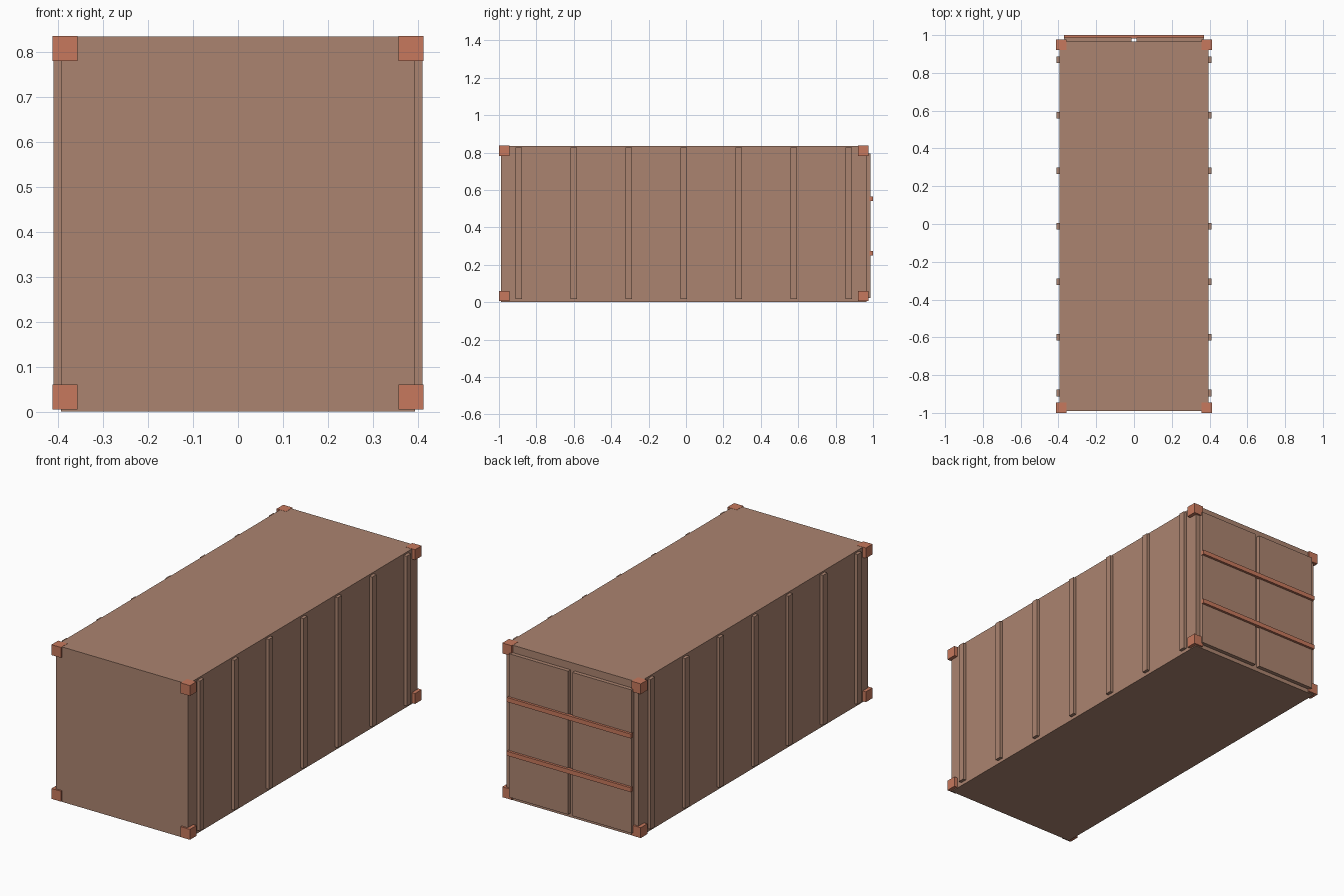
import bpy

if "Cube" in bpy.data.objects:
    bpy.data.objects.remove(bpy.data.objects["Cube"])


def material(name, rgb):
    m = bpy.data.materials.new(name)
    m.diffuse_color = (*rgb, 1)
    m.use_nodes = True
    m.node_tree.nodes["Principled BSDF"].inputs["Base Color"].default_value = m.diffuse_color
    return m


PAINT = material("container_paint", (0.41, 0.23, 0.16))
ACCENT = material("red_steel", (0.57, 0.19, 0.11))


def box(name, lo, hi, mat):
    """Axis-aligned box between two opposite corners."""
    bpy.ops.mesh.primitive_cube_add(size=1)
    ob = bpy.context.object
    ob.name = name
    for v in ob.data.vertices:
        v.co = [a + (c + 0.5) * (b - a) for a, b, c in zip(lo, hi, v.co)]
    ob.data.materials.append(mat)
    return ob


MID_Y = -0.012            # centre of the body along its length
HALF_W, HALF_L, HEIGHT = 0.394, 0.978, 0.836
BACK = MID_Y + HALF_L

# Main shell
box("body", (-HALF_W, MID_Y - HALF_L, 0), (HALF_W, BACK, HEIGHT), PAINT)

for sx, side in ((-1, "left"), (1, "right")):
    # Upright ribs along each side wall
    for i in range(7):
        y = MID_Y + (i - 3) * 0.294
        x0, x1 = sorted((sx * 0.385, sx * 0.411))
        box(f"{side}_rib_{i + 1}", (x0, y - 0.018, 0.018),
            (x1, y + 0.018, 0.827), PAINT)

    # Corner fittings, slightly proud of the shell
    x0, x1 = sorted((sx * 0.357, sx * 0.413))
    for sy, end in ((-1, "front"), (1, "back")):
        y0, y1 = sorted((MID_Y + sy * 0.932, MID_Y + sy * 0.988))
        for z, level in ((0.005, "bottom"), (0.781, "top")):
            box(f"{end}_{side}_{level}_corner", (x0, y0, z),
                (x1, y1, z + 0.056), ACCENT)

    # One door leaf per side with a gap between them
    x0, x1 = sorted((sx * 0.013, sx * 0.367))
    box(f"{side}_door", (x0, BACK - 0.004, 0.022), (x1, 0.987, 0.796), PAINT)

# Locking bars across both doors
for z, level in ((0.262, "lower"), (0.552, "upper")):
    box(f"{level}_lock_bar", (-0.371, 0.981, z - 0.012),
        (0.371, 1.0, z + 0.012), ACCENT)
